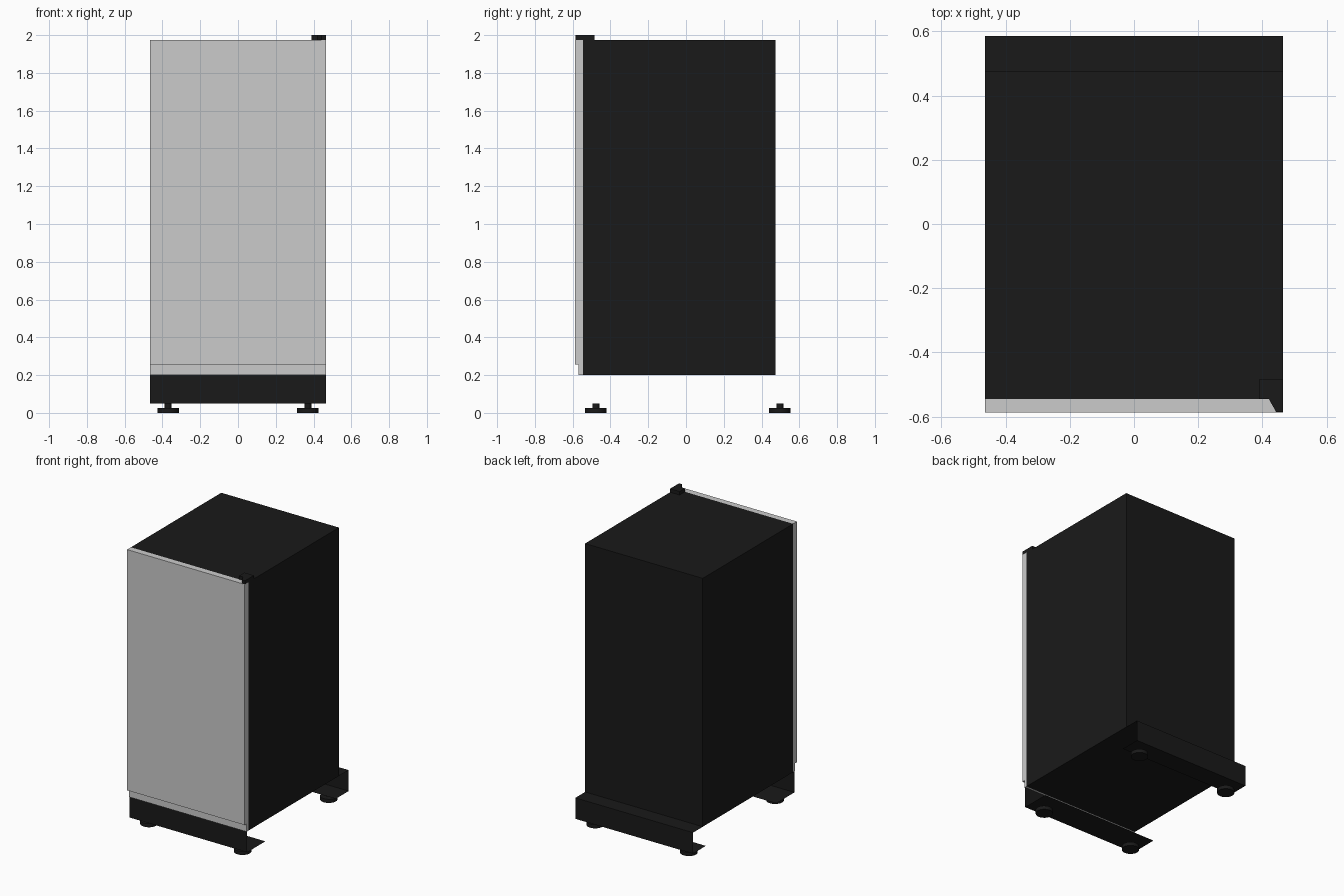
import bpy, bmesh
from math import pi, cos, sin

if "Cube" in bpy.data.objects:
    bpy.data.objects.remove(bpy.data.objects["Cube"])

W = 0.465  # half width

black = bpy.data.materials.new("black_finish")
black.diffuse_color = (0.01, 0.01, 0.01, 1)
black.use_nodes = True
black.node_tree.nodes["Principled BSDF"].inputs["Base Color"].default_value = black.diffuse_color


def finish(name, bm, mat=None, smooth=False):
    bmesh.ops.recalc_face_normals(bm, faces=bm.faces)
    me = bpy.data.meshes.new(name)
    bm.to_mesh(me)
    bm.free()
    ob = bpy.data.objects.new(name, me)
    bpy.context.collection.objects.link(ob)
    if mat:
        me.materials.append(mat)
    if smooth:
        bpy.ops.object.select_all(action='DESELECT')
        ob.select_set(True)
        bpy.context.view_layer.objects.active = ob
        bpy.ops.object.shade_smooth_by_angle()
    return ob


def prism(name, profile, place, a, b, mat=None):
    """Closed profile extruded from a to b; place maps (u, v, t) to xyz."""
    bm = bmesh.new()
    lo, hi = ([bm.verts.new(place(u, v, t)) for u, v in profile] for t in (a, b))
    n = len(profile)
    bm.faces.new(lo)
    bm.faces.new(hi)
    for i in range(n):
        j = (i + 1) % n
        bm.faces.new((lo[i], lo[j], hi[j], hi[i]))
    return finish(name, bm, mat)


def sheet(name, path, mat):
    """Open yz path swept across the full width as thin folded metal."""
    bm = bmesh.new()
    l, r = ([bm.verts.new((x, y, z)) for y, z in path] for x in (-W, W))
    for i in range(len(path) - 1):
        bm.faces.new((l[i], l[i + 1], r[i + 1], r[i]))
    return finish(name, bm, mat)


def foot(name, x, y):
    """Levelling foot: flat pad with a thin stem, made by turning a profile."""
    rings = [(0.057, 0), (0.057, 0.026), (0.018, 0.026), (0.018, 0.05)]
    n = 24
    bm = bmesh.new()
    loops = [[bm.verts.new((x + r * cos(2 * pi * k / n), y + r * sin(2 * pi * k / n), z))
              for k in range(n)] for r, z in rings]
    for a, b in zip(loops, loops[1:]):
        for k in range(n):
            j = (k + 1) % n
            bm.faces.new((a[k], a[j], b[j], b[k]))
    bm.faces.new(loops[0])
    bm.faces.new(loops[-1])
    return finish(name, bm, black, smooth=True)


side = lambda u, v, t: (t, u, v)   # yz profile extruded along x
plan = lambda u, v, t: (u, v, t)   # xy profile extruded along z

# Cabinet body
prism("cabinet", [(-0.545, 0.2), (0.475, 0.2), (0.475, 1.975), (-0.545, 1.975)],
      side, -W, W, black)

# Door with a recessed lower strip
prism("door", [(-0.545, 0.2), (-0.568, 0.2), (-0.568, 0.255), (-0.588, 0.255),
               (-0.588, 1.975), (-0.545, 1.975)], side, -W, W)

# Top hinge cover
prism("hinge_cover", [(0.39, -0.485), (W, -0.485), (W, -0.586), (0.443, -0.586),
                      (0.42, -0.545), (0.39, -0.545)], plan, 1.975, 2.0, black)

# Folded base panels, open at the sides
sheet("front_kick_panel", [(-0.56, 0.2), (-0.56, 0.05), (-0.355, 0.05)], black)
sheet("rear_base_panel", [(0.475, 0.2), (0.585, 0.2), (0.585, 0.05), (0.44, 0.05)], black)

# Four levelling feet
for sx, lr in ((-1, "left"), (1, "right")):
    for y, fb in ((-0.477, "front"), (0.497, "rear")):
        foot(f"{fb}_{lr}_foot", sx * 0.37, y)
